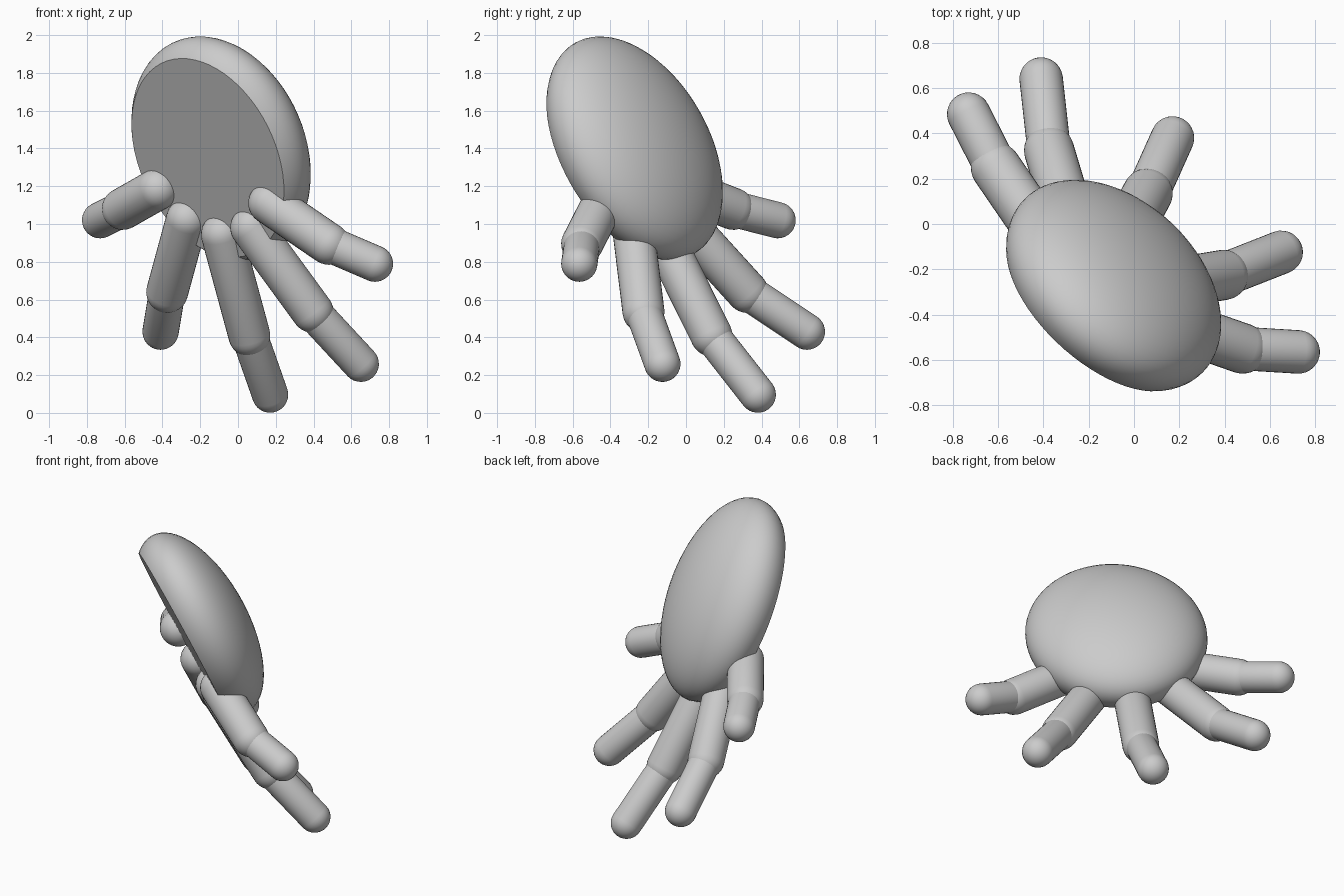
import bpy, bmesh, math
from mathutils import Vector, Matrix

cube = bpy.data.objects.get("Cube")
if cube:
    bpy.data.objects.remove(cube, do_unlink=True)

grey = bpy.data.materials.new("plain_grey")
grey.use_nodes = True
colour = (0.6, 0.6, 0.6, 1)
grey.diffuse_color = colour
grey.node_tree.nodes["Principled BSDF"].inputs["Base Color"].default_value = colour


def finish(bm, name):
    """Turn a bmesh into a smooth object with sharp creases kept."""
    bmesh.ops.recalc_face_normals(bm, faces=bm.faces)
    mesh = bpy.data.meshes.new(name)
    bm.to_mesh(mesh)
    bm.free()
    mesh.materials.append(grey)
    obj = bpy.data.objects.new(name, mesh)
    bpy.context.collection.objects.link(obj)
    bpy.ops.object.select_all(action="DESELECT")
    obj.select_set(True)
    bpy.context.view_layer.objects.active = obj
    bpy.ops.object.shade_smooth_by_angle(angle=math.radians(40))
    return obj


def capsule(name, start, end, radius, sides=32, rings=8):
    """Round-ended rod between two points."""
    start, end = Vector(start), Vector(end)
    length = (end - start).length
    angles = [math.pi / 2 * i / rings for i in range(rings + 1)]
    profile = [(radius * math.sin(a), -radius * math.cos(a)) for a in angles]
    profile += [(radius * math.cos(a), length + radius * math.sin(a)) for a in angles]
    bm = bmesh.new()
    verts = [bm.verts.new((r, 0, z)) for r, z in profile]
    edges = [bm.edges.new(pair) for pair in zip(verts, verts[1:])]
    bmesh.ops.spin(bm, geom=verts + edges, cent=(0, 0, 0), axis=(0, 0, 1),
                   angle=math.tau, steps=sides)
    bmesh.ops.remove_doubles(bm, verts=bm.verts, dist=0.0005)
    turn = (end - start).to_track_quat("Z", "Y").to_matrix().to_4x4()
    bm.transform(Matrix.Translation(start) @ turn)
    return finish(bm, name)


# Palm: an ellipsoid cut flat just below its middle
palm_centre = Vector((-0.16, -0.355, 1.35))
out = Vector((0.585, 0.69, 0.425)).normalized()
along = Vector((-0.11, -0.43, 0.895))
along = (along - out * along.dot(out)).normalized()
across = out.cross(along)
lift = 0.12
bm = bmesh.new()
bmesh.ops.create_uvsphere(bm, u_segments=64, v_segments=32, radius=1)
bm.transform(Matrix.Translation((0, 0, lift)) @ Matrix.Diagonal((0.643, 0.545, 0.29, 1)))
cut = bmesh.ops.bisect_plane(bm, geom=bm.verts[:] + bm.edges[:] + bm.faces[:],
                             plane_co=(0, 0, 0), plane_no=(0, 0, -1), clear_outer=True)
rim = [e for e in cut["geom_cut"] if isinstance(e, bmesh.types.BMEdge)]
bmesh.ops.contextual_create(bm, geom=rim)
frame = Matrix((along, across, out)).transposed().to_4x4()
bm.transform(Matrix.Translation(palm_centre) @ frame)
finish(bm, "palm")

# Fingers: base, knuckle and tip of each, the bases sunk into the palm
fingers = {
    "first": ((-0.425, -0.02, 1.185), (-0.61, 0.25, 1.08), (-0.73, 0.485, 1.02)),
    "second": ((-0.27, -0.025, 1.025), (-0.375, 0.325, 0.64), (-0.41, 0.64, 0.43)),
    "third": ((-0.085, -0.13, 0.945), (0.06, 0.135, 0.41), (0.17, 0.38, 0.097)),
    "fourth": ((0.07, -0.28, 0.98), (0.395, -0.225, 0.535), (0.65, -0.125, 0.26)),
    "fifth": ((0.165, -0.44, 1.11), (0.48, -0.55, 0.895), (0.725, -0.565, 0.79)),
}
for name, (base, knuckle, tip) in fingers.items():
    capsule(name + "_finger_lower", base, knuckle, 0.111)
    capsule(name + "_finger_tip", knuckle, tip, 0.096)
